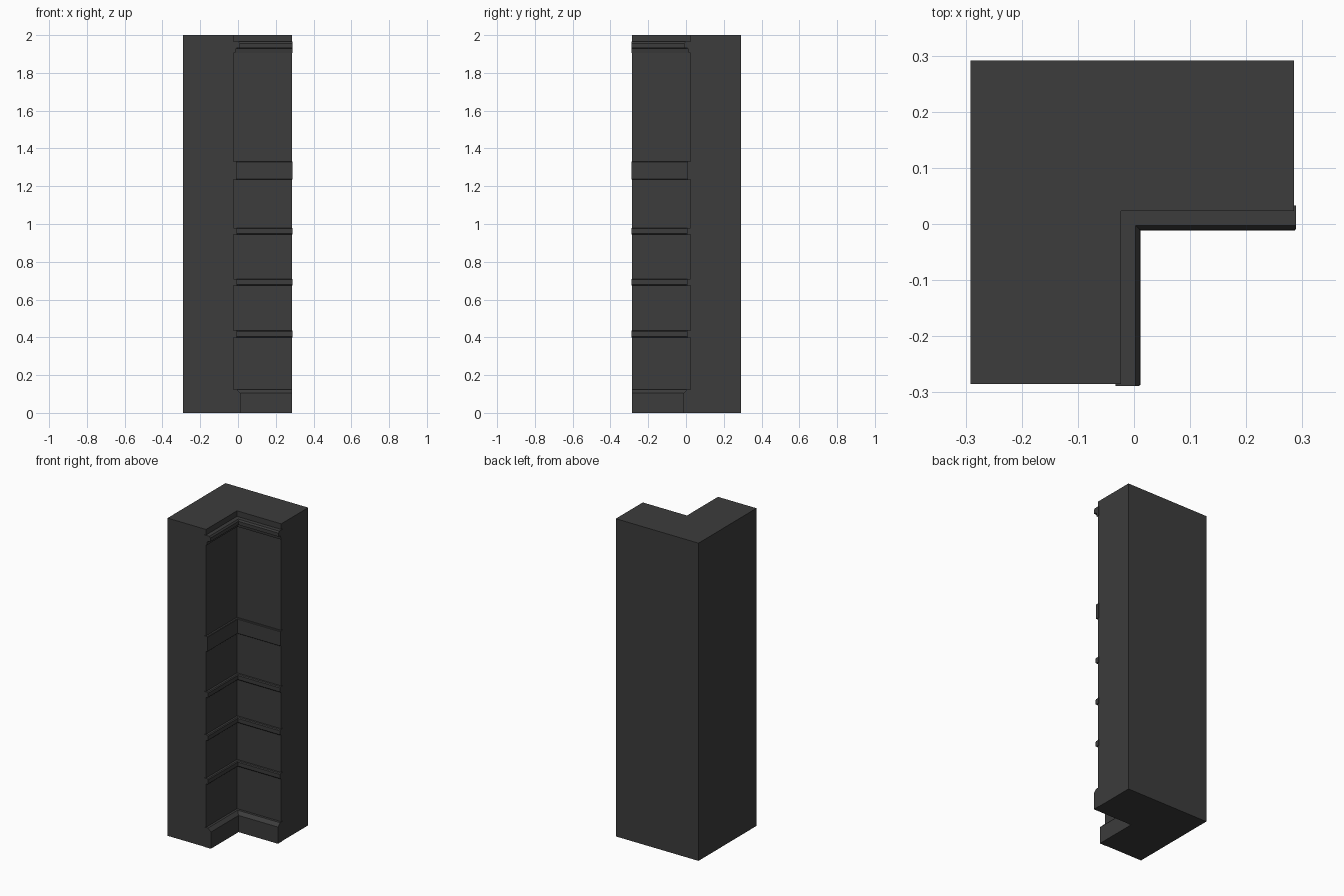
import bpy, bmesh

if "Cube" in bpy.data.objects:
    bpy.data.objects.remove(bpy.data.objects["Cube"], do_unlink=True)

stone = bpy.data.materials.new("dark_grey_stone")
stone.use_nodes = True
GREY = (0.045, 0.045, 0.045, 1)
stone.diffuse_color = GREY
stone.node_tree.nodes["Principled BSDF"].inputs["Base Color"].default_value = GREY

OUT, END, INNER, TOP = -0.291, 0.285, -0.023, 2.0


def finish(name, bm):
    bmesh.ops.recalc_face_normals(bm, faces=bm.faces[:])
    mesh = bpy.data.meshes.new(name)
    bm.to_mesh(mesh)
    bm.free()
    mesh.materials.append(stone)
    obj = bpy.data.objects.new(name, mesh)
    bpy.context.collection.objects.link(obj)
    return obj


def sweep(name, profile, end):
    """Sweep a closed (offset, z) profile along the inner corner."""
    bm = bmesh.new()
    rings = [[], [], []]
    for offset, z in profile:
        p = INNER + offset
        for ring, (x, y) in zip(rings, ((p, -end), (p, -p), (end, -p))):
            ring.append(bm.verts.new((x, y, z)))
    n = len(profile)
    for a, b in zip(rings, rings[1:]):
        for i in range(n):
            j = (i + 1) % n
            bm.faces.new((a[i], a[j], b[j], b[i]))
    bm.faces.new(rings[0])
    bm.faces.new(rings[-1])
    return finish(name, bm)


def band(name, low, high, depth, chamfer):
    back = -0.01
    return sweep(name, [(back, low), (depth - chamfer, low), (depth, low + chamfer),
                        (depth, high - chamfer), (depth - chamfer, high), (back, high)], 0.289)


# L-shaped pillar
bm = bmesh.new()
outline = [(OUT, -OUT), (OUT, -END), (INNER, -END), (INNER, -INNER), (END, -INNER), (END, -OUT)]
base = bm.faces.new([bm.verts.new((x, y, 0)) for x, y in outline])
top = bmesh.ops.extrude_face_region(bm, geom=[base])
bmesh.ops.translate(bm, vec=(0, 0, TOP),
                    verts=[v for v in top["geom"] if isinstance(v, bmesh.types.BMVert)])
finish("pillar", bm)

# Plinth with a sloped upper edge
sweep("plinth", [(-0.01, 0), (0.035, 0), (0.035, 0.105), (0.015, 0.125), (-0.01, 0.125)], 0.287)

# Narrow rails and the wide middle rail
for name, low, high in (("lower_rail", 0.40, 0.435), ("middle_rail", 0.675, 0.71),
                        ("upper_rail", 0.945, 0.98)):
    band(name, low, high, 0.018, 0.005)
band("wide_rail", 1.235, 1.33, 0.014, 0.003)

# Stepped crown moulding
sweep("crown", [(-0.01, 1.905), (0.008, 1.905), (0.012, 1.93), (0.033, 1.933),
                (0.033, 1.955), (0.026, 1.965), (-0.01, 1.965)], 0.289)
